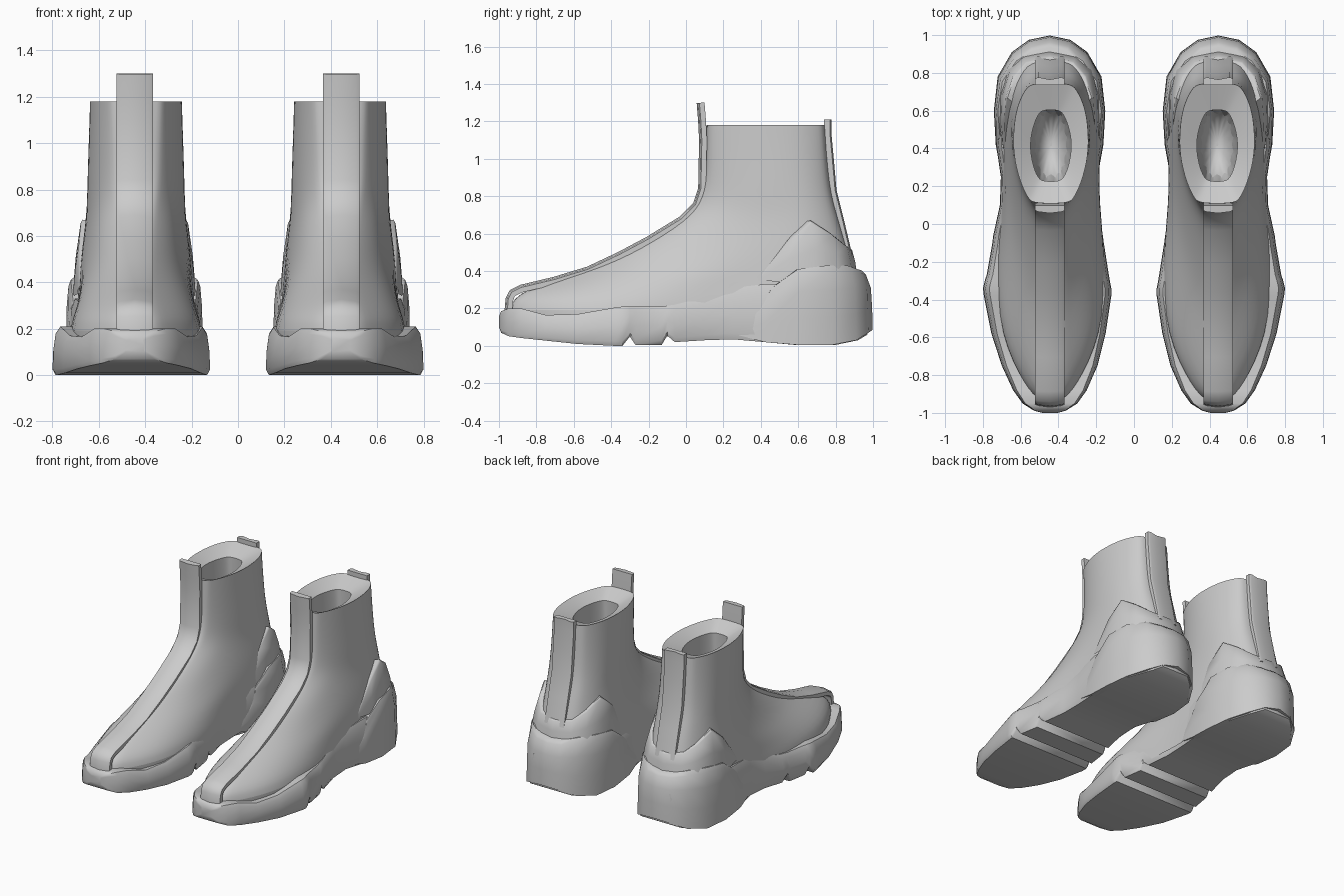
import bpy, bmesh
from mathutils import Vector

CX = 0.445  # centre line of one boot; the other is mirrored


def finish(name, bm, subsurf=0, angle=0.6):
    bmesh.ops.recalc_face_normals(bm, faces=bm.faces)
    me = bpy.data.meshes.new(name)
    bm.to_mesh(me)
    bm.free()
    ob = bpy.data.objects.new(name, me)
    bpy.context.collection.objects.link(ob)
    if subsurf:
        m = ob.modifiers.new("Smooth", 'SUBSURF')
        m.levels = m.render_levels = subsurf
    m = ob.modifiers.new("Pair", 'MIRROR')
    m.use_axis[0] = True
    m.use_mirror_merge = False
    bpy.ops.object.select_all(action='DESELECT')
    ob.select_set(True)
    bpy.context.view_layer.objects.active = ob
    bpy.ops.object.shade_smooth_by_angle(angle=angle)
    return ob


def loft(bm, rows, closed=True, caps=(False, False)):
    vs = [[bm.verts.new(p) for p in r] for r in rows]
    n = len(rows[0])
    for a, b in zip(vs, vs[1:]):
        for i in range(n if closed else n - 1):
            j = (i + 1) % n
            bm.faces.new((a[i], a[j], b[j], b[i]))
    if caps[0]:
        bm.faces.new(vs[0])
    if caps[1]:
        bm.faces.new(vs[-1])
    return vs


# Upper: horizontal rings (z, front y, back y, half widths from front to back)
T = (0, .04, .18, .4, .6, .8, .95, 1)
LEVELS = [
    (.05, -.90, .93, .05, .11, .26, .29, .24, .27, .20, .10),
    (.20, -.965, .95, .07, .14, .285, .30, .245, .28, .21, .10),
    (.30, -.89, .93, .05, .10, .215, .265, .235, .27, .20, .10),
    (.42, -.49, .90, .05, .08, .17, .225, .24, .25, .18, .09),
    (.56, -.21, .86, .05, .085, .155, .205, .23, .235, .16, .08),
    (.70, .02, .815, .06, .09, .155, .20, .215, .21, .15, .09),
    (.82, .095, .78, .075, .11, .165, .205, .213, .20, .145, .09),
    (1.0, .105, .76, .08, .115, .165, .20, .207, .19, .14, .095),
    (1.18, .108, .748, .095, .12, .165, .199, .199, .182, .135, .10),
]
OVAL = (.04, .065, .09, .108, .108, .09, .065, .04)
LEVELS += [(1.13, .225, .605) + OVAL, (1.0, .22, .61) + OVAL, (.3, .2, .65) + OVAL]


def ring(z, yf, yb, *hw):
    half = [(yf + (yb - yf) * t, w) for t, w in zip(T, hw)]
    return [(CX - .005 + w, y, z) for y, w in half] + \
           [(CX - .005 - w, y, z) for y, w in reversed(half)]


bm = bmesh.new()
vs = loft(bm, [ring(*l) for l in LEVELS], caps=(False, True))
crease = bm.edges.layers.float.new("crease_edge")
for r in (vs[8], vs[9]):  # sharp collar rim and opening edge
    for i in range(len(r)):
        bm.edges.get((r[i], r[i - 1]))[crease] = 1.0
finish("boot_upper", bm, subsurf=2)

# Sole: cross-sections along y (y, inner x, outer x, bottom z, top z)
STATIONS = [
    (-1.0, .405, .485, .10, .16), (-.988, .36, .53, .07, .185), (-.95, .30, .59, .052, .20),
    (-.88, .25, .64, .042, .20), (-.75, .193, .70, .028, .165),
    (-.58, .15, .755, .01, .17), (-.38, .12, .795, 0, .205),
    (-.34, .12, .80, 0, .21), (-.30, .128, .79, .05, .21),
    (-.27, .133, .78, .005, .21), (-.13, .155, .755, .005, .21),
    (-.10, .16, .75, .055, .215), (-.06, .165, .745, .02, .22),
    (.10, .195, .71, .03, .26), (.25, .195, .705, .035, .31),
    (.42, .165, .73, .02, .33), (.60, .16, .735, .005, .33),
    (.80, .19, .71, .005, .33), (.92, .27, .62, .03, .30),
    (.97, .34, .56, .06, .28),
]
PROFILE = [(.96, 0), (1, .12), (.99, .5), (.96, .85), (.90, 1)]
rows = []
for y, xi, xo, zb, zt in STATIONS:
    c, w = (xi + xo) / 2, (xo - xi) / 2
    side = [(k * w, zb + (zt - zb) * h) for k, h in PROFILE]
    rows.append([(c + x, y, z) for x, z in side] + [(c - x, y, z) for x, z in reversed(side)])
bm = bmesh.new()
loft(bm, rows, caps=(True, True))
finish("sole", bm, angle=0.75)


# Heel shells: half stations of (y, half width, z) at bottom and top, mirrored round the back
def heel_shell(name, stations, rows_sk):
    full = [(s, 1) for s in stations] + [(s, -1) for s in reversed(stations[:-1])]
    rows = []
    for h, k, inset in rows_sk:
        row = []
        for ((y0, w0, z0), (y1, w1, z1)), sign in full:
            y, w = y0 + (y1 - y0) * k, w0 + (w1 - w0) * k
            y = .5 + (y - .5) * inset if y > .5 else y
            row.append((CX + .002 + sign * w * inset, y, z0 + (z1 - z0) * h))
        rows.append(row)
    bm = bmesh.new()
    loft(bm, rows, closed=False)
    finish(name, bm, angle=0.9)


SHELL_ROWS = [(0, 0, .85), (0, 0, 1), (.35, .05, 1), (.7, .18, 1), (.93, .7, 1), (1, 1, .98), (.98, 1, .75)]
heel_shell("heel_counter", [
    ((.27, .258, .06), (.29, .25, .09)), ((.42, .285, .02), (.46, .268, .31)),
    ((.60, .295, .005), (.60, .28, .41)), ((.78, .275, .005), (.76, .255, .43)),
    ((.91, .20, .03), (.87, .18, .43)), ((.975, .11, .07), (.925, .095, .41)),
    ((.998, 0, .085), (.945, 0, .405))], SHELL_ROWS)
heel_shell("heel_overlay", [
    ((.40, .245, .35), (.41, .235, .39)), ((.53, .265, .34), (.55, .237, .57)),
    ((.68, .265, .36), (.67, .228, .67)), ((.82, .225, .38), (.78, .19, .60)),
    ((.89, .14, .38), (.855, .125, .54)), ((.915, 0, .38), (.885, 0, .52))],
    [(0, 0, 1), (.5, .35, 1), (.95, .9, 1), (1, 1, .98), (.98, 1, .75)])


# Straps: ribbon swept along a y-z path with a shaped section
def strap(name, path, w, t, dome, flip):
    pts = [Vector((0, y, z)) for y, z in path]
    rows = []
    for i, p in enumerate(pts):
        d = (pts[min(i + 1, len(pts) - 1)] - pts[max(i - 1, 0)]).normalized()
        n = Vector((0, -d.z, d.y)) * flip
        sec = [(-w, -t), (-w, t * .6), (-w * .8, t), (0, t + dome), (w * .8, t), (w, t * .6), (w, -t)]
        rows.append([p + n * o + Vector((CX + x, 0, 0)) for x, o in sec])
    bm = bmesh.new()
    loft(bm, rows, caps=(True, True))
    finish(name, bm, angle=0.75)


strap("front_strap", [(-.945, .19), (-.94, .25), (-.925, .28), (-.88, .302), (-.7, .345), (-.52, .40),
                      (-.35, .48), (-.2, .56), (-.02, .67), (.06, .75), (.09, .84), (.095, 1.1),
                      (.09, 1.2), (.082, 1.3)], .078, .017, .008, 1)
strap("back_pull_strap", [(.87, .48), (.825, .67), (.785, .83), (.77, 1.0), (.757, 1.14), (.757, 1.21)],
      .078, .02, -.012, -1)
